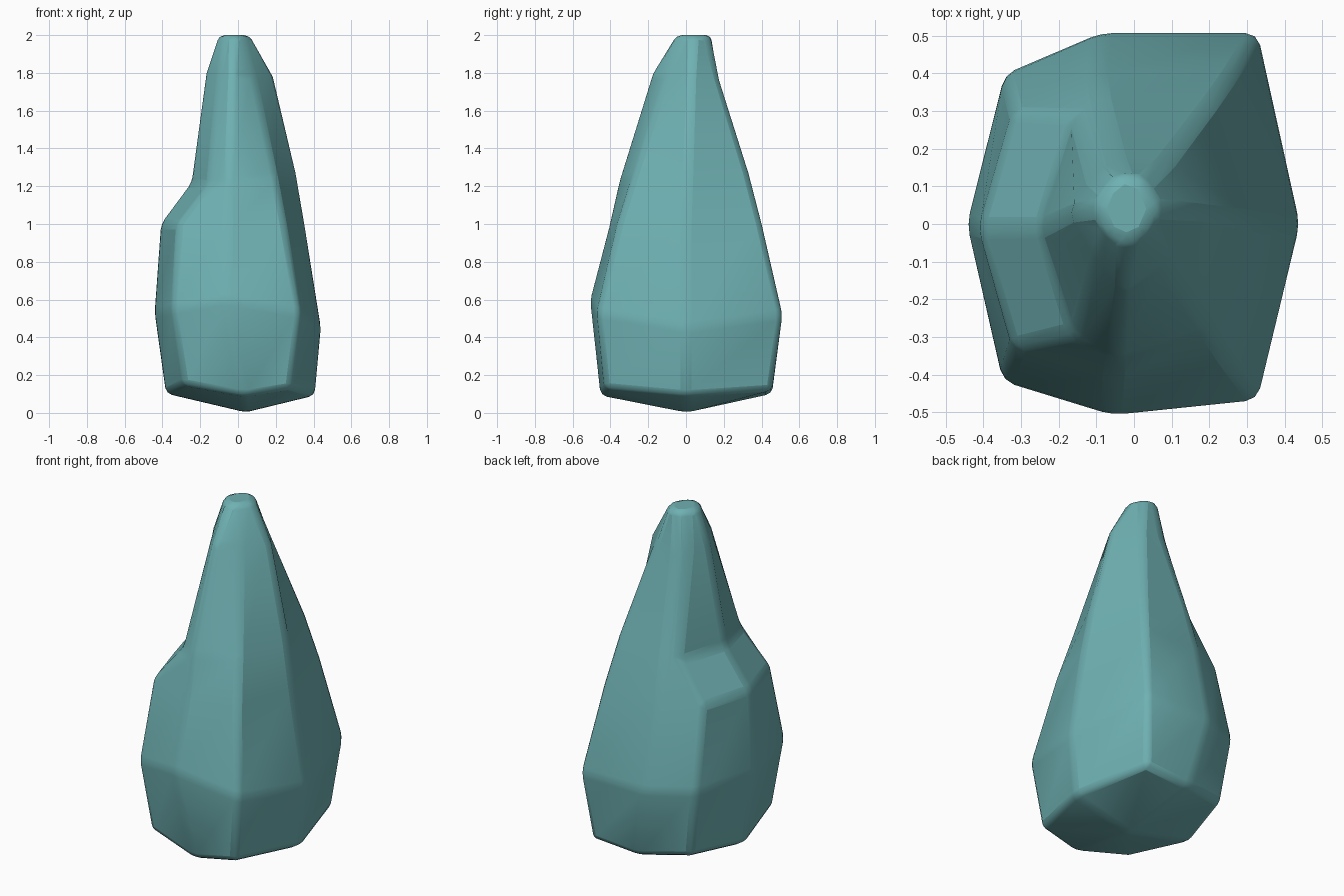
import bpy, bmesh

if "Cube" in bpy.data.objects:
    bpy.data.objects.remove(bpy.data.objects["Cube"])

# Eight-sided rings, ordered right, back right, back, back left,
# left, front left, front, front right
RINGS = [
    [(.41, 0, .09), (.29, .455, .12), (0, .455, .10), (-.29, .37, .14),
     (-.385, 0, .10), (-.29, -.39, .15), (.03, -.455, .09), (.28, -.43, .13)],
    [(.442, 0, .45), (.33, .51, .52), (-.09, .51, .52), (-.345, .40, .54),
     (-.445, 0, .53), (-.35, -.42, .55), (-.06, -.51, .60), (.33, -.47, .53)],
    # shoulder ledge on the left; the other sides just taper through it
    [(.355, 0, 1.0), (.26, .40, 1.0), (-.10, .40, 1.0), (-.32, .30, 1.0),
     (-.412, -.01, 1.0), (-.32, -.33, 1.0), (-.055, -.41, .98), (.25, -.36, 1.0)],
    [(.31, .01, 1.27), (.21, .33, 1.27), (-.09, .33, 1.27), (-.16, .29, 1.22),
     (-.25, -.01, 1.22), (-.16, -.29, 1.20), (-.05, -.36, 1.22), (.20, -.28, 1.25)],
    [(.195, .03, 1.78), (.09, .175, 1.76), (-.05, .175, 1.76), (-.11, .13, 1.79),
     (-.175, .03, 1.80), (-.10, -.10, 1.80), (-.03, -.185, 1.80), (.08, -.10, 1.79)],
    [(.065, .04, 2), (.035, .115, 2), (-.03, .14, 2), (-.08, .10, 2),
     (-.105, .04, 2), (-.075, -.03, 2), (-.02, -.055, 2), (.035, -.03, 2)],
]

# Rock body: bridged rings, blunt flat tip, shallow pointed underside
bm = bmesh.new()
rings = [[bm.verts.new(p) for p in ring] for ring in RINGS]
for a, b in zip(rings, rings[1:]):
    for i in range(8):
        j = (i + 1) % 8
        bm.faces.new((a[i], a[j], b[j], b[i]))
bm.faces.new(rings[-1])
foot = bm.verts.new((.04, 0, 0))
for i in range(8):
    bm.faces.new((rings[0][(i + 1) % 8], rings[0][i], foot))
bmesh.ops.recalc_face_normals(bm, faces=bm.faces)

mesh = bpy.data.meshes.new("rock_spire")
bm.to_mesh(mesh)
bm.free()
rock = bpy.data.objects.new("rock_spire", mesh)
bpy.context.collection.objects.link(rock)

# Worn edges
bevel = rock.modifiers.new("worn_edges", 'BEVEL')
bevel.width = .03
bevel.segments = 2
bevel.limit_method = 'ANGLE'
bevel.angle_limit = .2
bevel.use_clamp_overlap = True

mat = bpy.data.materials.new("teal_stone")
mat.diffuse_color = (.16, .44, .45, 1)
mat.use_nodes = True
mat.node_tree.nodes["Principled BSDF"].inputs["Base Color"].default_value = mat.diffuse_color
mesh.materials.append(mat)

bpy.context.view_layer.objects.active = rock
rock.select_set(True)
bpy.ops.object.shade_smooth_by_angle(angle=.4)
